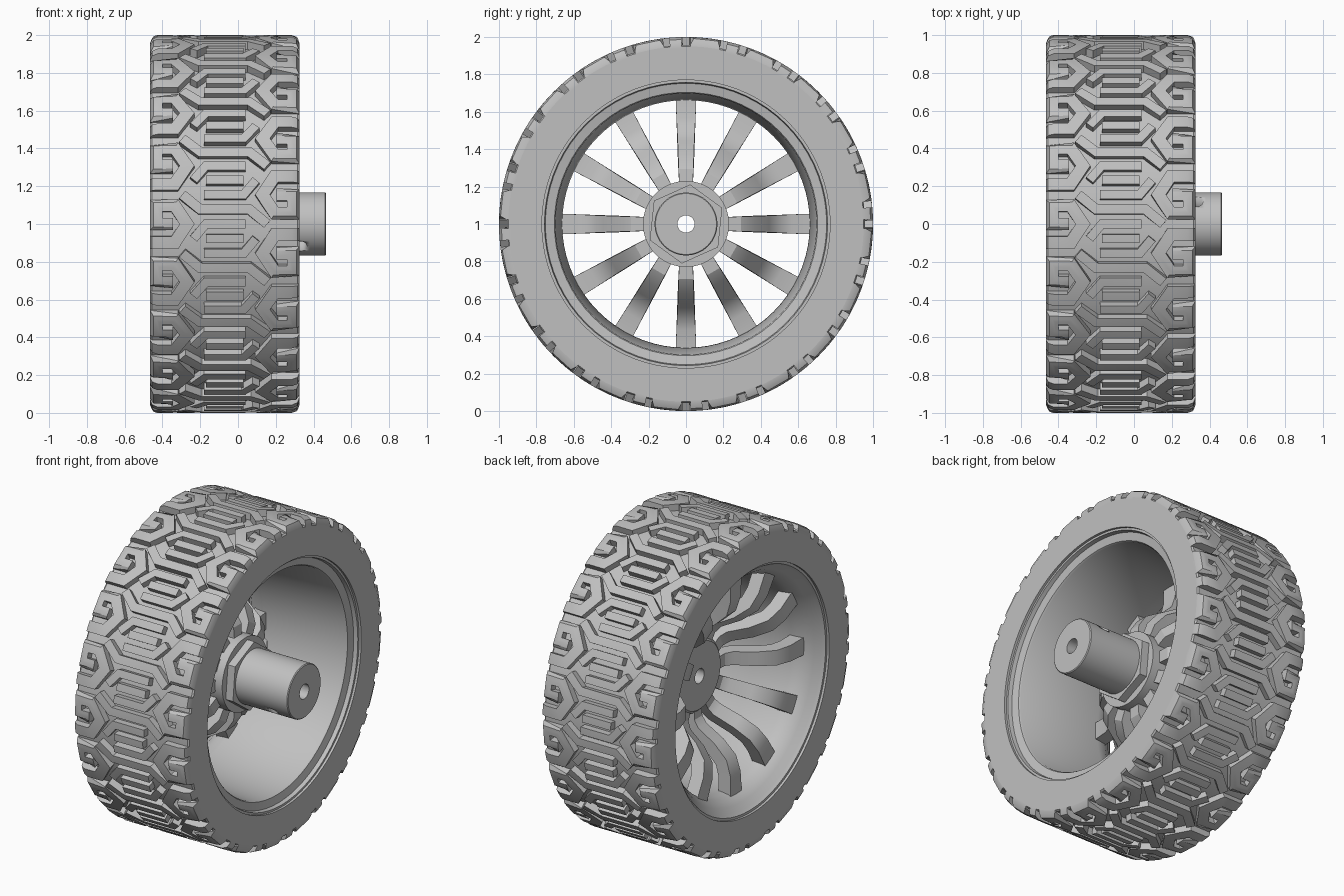
import bpy, bmesh, math
from mathutils import Vector, Matrix

if "Cube" in bpy.data.objects:
    bpy.data.objects.remove(bpy.data.objects["Cube"])

grey = bpy.data.materials.new("light grey")
grey.use_nodes = True
grey.diffuse_color = (0.53, 0.53, 0.53, 1)
grey.node_tree.nodes["Principled BSDF"].inputs["Base Color"].default_value = (0.53, 0.53, 0.53, 1)

TYRE_X = -0.07      # middle of the tyre along the axle
HALF = 0.395        # half tyre width
UNITS = 20          # tread repeats around the tyre
PITCH = math.tau / UNITS


def finish(name, bm, angle=30):
    bmesh.ops.recalc_face_normals(bm, faces=bm.faces)
    mesh = bpy.data.meshes.new(name)
    bm.to_mesh(mesh)
    bm.free()
    mesh.materials.append(grey)
    obj = bpy.data.objects.new(name, mesh)
    bpy.context.collection.objects.link(obj)
    bpy.ops.object.select_all(action="DESELECT")
    obj.select_set(True)
    bpy.context.view_layer.objects.active = obj
    bpy.ops.object.shade_smooth_by_angle(angle=math.radians(angle))
    return obj


def on_wheel(x, r, a):
    """Point at angle a round the axle, counted from +y towards +z."""
    return Vector((x, r * math.cos(a), 1 + r * math.sin(a)))


def lathe(name, profile, steps=96, start=0.0):
    """Turn a closed (x, radius) profile round the axle."""
    bm = bmesh.new()
    rings = [[bm.verts.new(on_wheel(x, r, start + math.tau * i / steps)) for x, r in profile]
             for i in range(steps)]
    n = len(profile)
    for i, ring in enumerate(rings):
        after = rings[(i + 1) % steps]
        for j in range(n):
            k = (j + 1) % n
            bm.faces.new((ring[j], ring[k], after[k], after[j]))
    return finish(name, bm)


def ribbon_edges(path, width):
    """Mitred left and right edges of a flat path."""
    pts = [Vector(p) for p in path]
    dirs = [(b - a).normalized() for a, b in zip(pts, pts[1:])]
    pairs = []
    for i, p in enumerate(pts):
        d0, d1 = dirs[max(i - 1, 0)], dirs[min(i, len(dirs) - 1)]
        n0, n1 = Vector((-d0.y, d0.x)), Vector((-d1.y, d1.x))
        m = (n0 + n1).normalized()
        off = m * (width / 2 / max(m.dot(n0), 0.4))
        pairs.append((p + off, p - off))
    return pairs


def add_tube(bm, sections):
    """Closed bar through matching cross-sections."""
    loops = [[bm.verts.new(c) for c in s] for s in sections]
    n = len(loops[0])
    for a, b in zip(loops, loops[1:]):
        for j in range(n):
            k = (j + 1) % n
            bm.faces.new((a[j], a[k], b[k], b[j]))
    bm.faces.new(loops[0])
    bm.faces.new(loops[-1])


# Tyre carcass with flat sidewalls
half_tyre = [(HALF, 0.77), (HALF, 0.95), (HALF - 0.01, 0.957)]
lathe("tyre", [(TYRE_X + t, r) for t, r in half_tyre]
      + [(TYRE_X - t, r) for t, r in reversed(half_tyre)], 120)


# Tread blocks
def tread_radius(t):
    over = min(max(abs(t) - HALF + 0.04, 0), 0.04)
    return 0.96 + math.sqrt(0.04 ** 2 - over ** 2)


def add_block(bm, path, width, angle):
    sections = []
    for a, b in ribbon_edges(path, width):
        top = [a.lerp(b, f / 4) for f in range(5)]
        section = [on_wheel(TYRE_X + p.x, tread_radius(p.x), angle + p.y) for p in top]
        section += [on_wheel(TYRE_X + p.x, 0.94, angle + p.y) for p in (b, a)]
        sections.append(section)
    add_tube(bm, sections)


def turned(path, mid):
    return [(-t, 2 * mid - u) for t, u in path]


# Hooked shoulder block, stepped centre block and the small blocks between
shoulder = [(0.275, 0), (0.362, 0), (0.362, 0.099), (0.265, 0.099), (0.2, 0),
            (0.265, -0.1), (HALF - 0.04, -0.1), (HALF - 0.01, -0.1), (HALF, -0.1)]
zigzag = [(-0.225, -PITCH / 2), (-0.13, -PITCH / 4), (0.13, -PITCH / 4), (0.225, 0)]
hook = [(0.11, 0), (-0.1, 0), (-0.165, PITCH / 4)]
bar = [(-0.1, PITCH / 4), (0.1, PITCH / 4)]
pieces = [(turned(shoulder, 0), 0.066), ([(t, u + PITCH / 2) for t, u in shoulder], 0.066),
          (zigzag, 0.052), (hook, 0.047), (turned(hook, PITCH / 4), 0.047), (bar, 0.047)]

bm = bmesh.new()
for i in range(UNITS):
    for path, width in pieces:
        add_block(bm, path, width, i * PITCH)
finish("tread_blocks", bm)

# Rim with stepped lips and a tapered barrel
rim = [(0.31, 0.775), (0.31, 0.757), (0.285, 0.752), (0.275, 0.704), (0.265, 0.698),
       (-0.28, 0.662), (-0.34, 0.67), (-0.40, 0.71), (-0.43, 0.742),
       (-0.45, 0.755), (-0.45, 0.775)]
lathe("rim", rim, 72)

# Spokes sweeping outwards from the hub
spoke = [(0.19, -0.04), (0.28, -0.045), (0.34, -0.085), (0.41, -0.205),
         (0.48, -0.28), (0.56, -0.305), (0.69, -0.31)]
bm = bmesh.new()
for i in range(12):
    spin = Matrix.Rotation(i * math.tau / 12, 3, "X")
    sections = []
    for (r, x), (a, b) in zip(spoke, ribbon_edges(spoke, 0.085)):
        w = 0.036 + 0.02 * (r - 0.19) / 0.5
        corners = [(a, w), (a, -w), (b, -w), (b, w)]
        sections.append([spin @ Vector((p.y, p.x, s)) + Vector((0, 0, 1)) for p, s in corners])
    add_tube(bm, sections)
finish("spokes", bm)

# Hub, hexagonal nut and axle sleeve with an open bore
BORE = 0.046
lathe("hub", [(-0.095, BORE), (-0.095, 0.21), (-0.075, 0.23), (0.05, 0.23), (0.05, BORE)], 64)
lathe("hex_nut", [(0.04, 0.15), (0.04, 0.212), (0.1, 0.212), (0.1, 0.15)], 6, math.radians(24))
sleeve = lathe("axle_sleeve", [(0.045, BORE), (0.045, 0.168), (0.28, 0.168), (0.38, 0.168),
                               (0.46, 0.168), (0.465, 0.163), (0.465, BORE)], 64)

# Cross hole through the sleeve
bm = bmesh.new()
bmesh.ops.create_cone(bm, cap_ends=True, segments=24, radius1=0.035, radius2=0.035, depth=0.6,
                      matrix=Matrix.Translation((0.33, 0, 1))
                      @ Matrix.Rotation(math.radians(-45), 4, "X"))
cutter = finish("cross_hole_cutter", bm)
cutter.hide_render = True
cutter.hide_set(True)
cut = sleeve.modifiers.new("cross_hole", "BOOLEAN")
cut.operation = "DIFFERENCE"
cut.object = cutter
